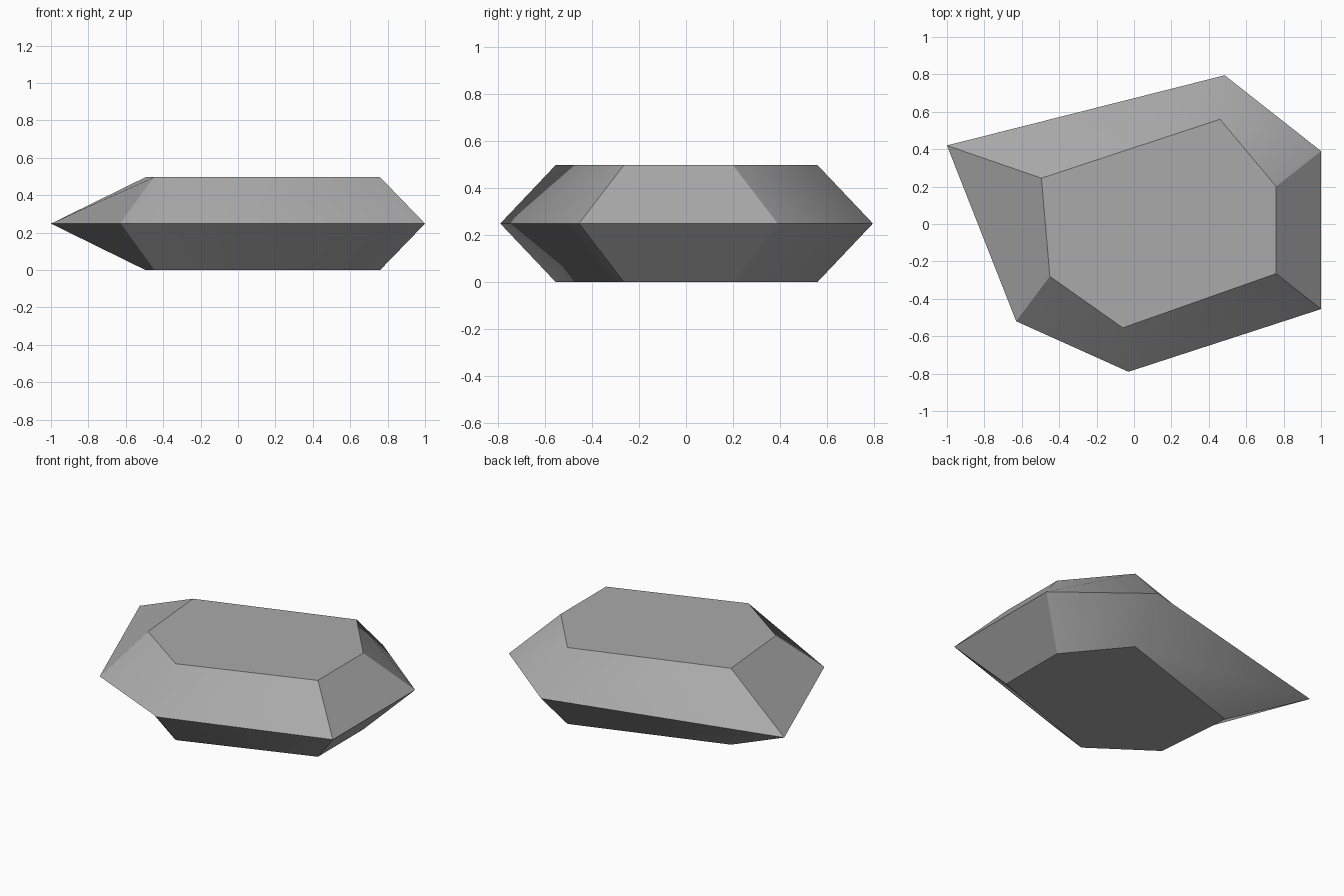
import bpy
import bmesh

cube = bpy.data.objects.get("Cube")
if cube:
    bpy.data.objects.remove(cube, do_unlink=True)

# Stone colour
grey = bpy.data.materials.new("stone grey")
grey.use_nodes = True
colour = (0.4, 0.4, 0.4, 1)
grey.diffuse_color = colour
grey.node_tree.nodes["Principled BSDF"].inputs["Base Color"].default_value = colour

# Six-sided outlines: the wide girdle and the smaller flat tables
GIRDLE = [(-1, .42), (-.63, -.52), (-.03, -.79), (1, -.455), (1, .39), (.485, .795)]
TABLE = [(-.495, .245), (-.45, -.28), (-.06, -.555), (.76, -.265), (.76, .2), (.46, .56)]
HEIGHT = .496
SOFT_CORNERS = {2, 5}  # front and back ridges are shaded smooth

bm = bmesh.new()


def ring(outline, z):
    return [bm.verts.new((x, y, z)) for x, y in outline]


bottom, middle, top = ring(TABLE, 0), ring(GIRDLE, HEIGHT / 2), ring(TABLE, HEIGHT)

# Flat tables and sloping sides
bm.faces.new(top)
bm.faces.new(bottom[::-1])
for low, high in ((bottom, middle), (middle, top)):
    for i in range(len(low)):
        j = (i + 1) % len(low)
        bm.faces.new((low[i], low[j], high[j], high[i]))

# Every edge is sharp apart from the soft ridges
for face in bm.faces:
    face.smooth = True
for edge in bm.edges:
    edge.smooth = False
for i in SOFT_CORNERS:
    for other in (bottom, top):
        bm.edges.get((middle[i], other[i])).smooth = True

mesh = bpy.data.meshes.new("stone")
bm.to_mesh(mesh)
bm.free()
mesh.materials.append(grey)
stone = bpy.data.objects.new("stone", mesh)
bpy.context.collection.objects.link(stone)
